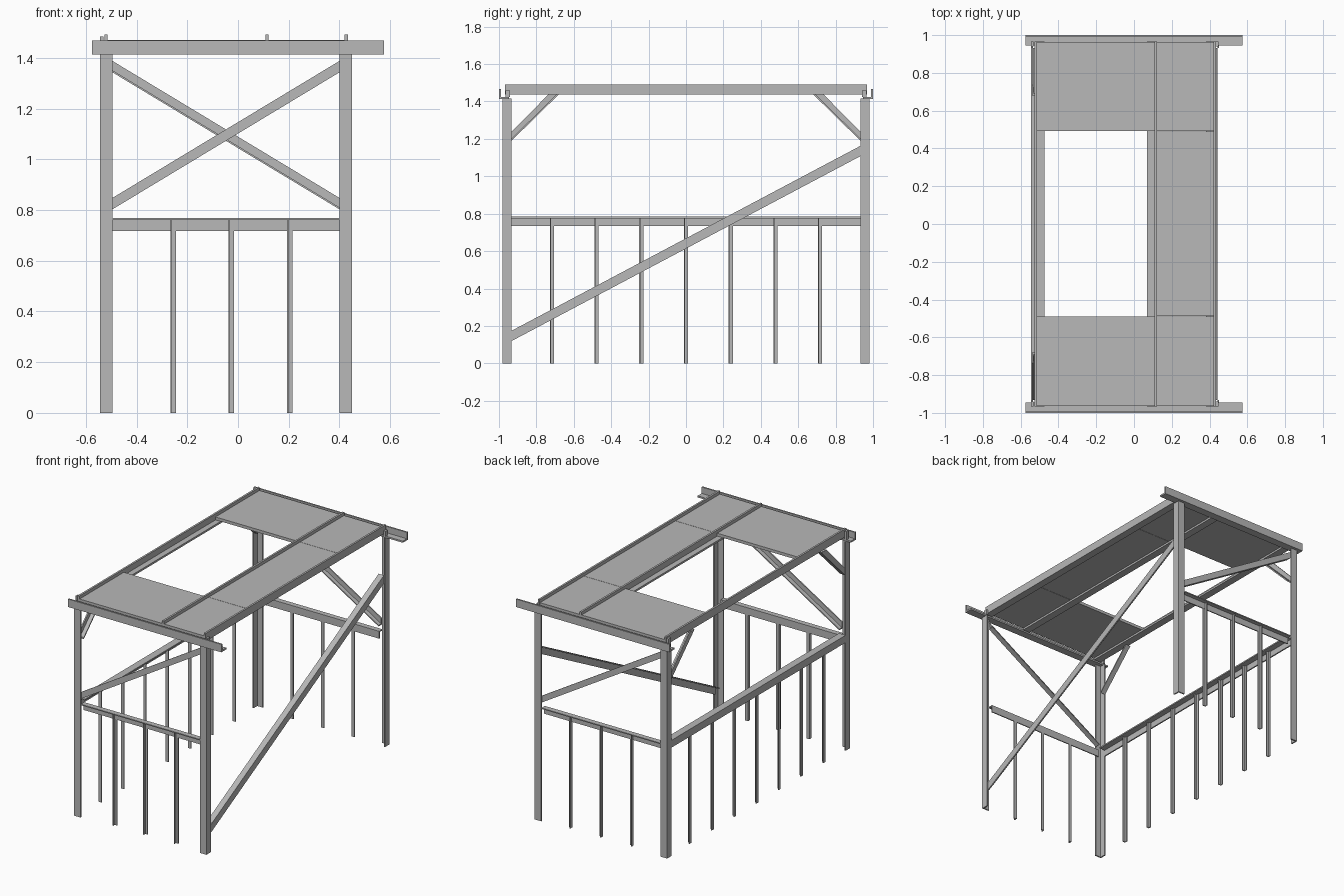
import bpy, bmesh
from mathutils import Vector

cube = bpy.data.objects.get("Cube")
if cube:
    bpy.data.objects.remove(cube, do_unlink=True)


def make_material(name, color):
    m = bpy.data.materials.new(name)
    m.use_nodes = True
    m.diffuse_color = color
    m.node_tree.nodes["Principled BSDF"].inputs["Base Color"].default_value = color
    return m


STEEL = make_material("grey steel", (0.48, 0.48, 0.48, 1))
X, Y, Z = Vector((1, 0, 0)), Vector((0, 1, 0)), Vector((0, 0, 1))


def prism(name, points, sweep):
    """Sweep a flat polygon along a vector."""
    bm = bmesh.new()
    face = bm.faces.new([bm.verts.new(p) for p in points])
    ext = bmesh.ops.extrude_face_region(bm, geom=[face])
    moved = [v for v in ext["geom"] if isinstance(v, bmesh.types.BMVert)]
    bmesh.ops.translate(bm, verts=moved, vec=sweep)
    bmesh.ops.recalc_face_normals(bm, faces=bm.faces)
    mesh = bpy.data.meshes.new(name)
    bm.to_mesh(mesh)
    bm.free()
    mesh.materials.append(STEEL)
    ob = bpy.data.objects.new(name, mesh)
    bpy.context.collection.objects.link(ob)
    return ob


def angle(name, start, end, a, b, la=0.05, lb=0.05, t=0.009):
    """Angle iron: legs run along a and b from the corner line start-end."""
    s, e = Vector(start), Vector(end)
    outline = [(0, 0), (la, 0), (la, t), (t, t), (t, lb), (0, lb)]
    return prism(name, [s + a * u + b * v for u, v in outline], e - s)


def box(name, lo, hi):
    lo, hi = Vector(lo), Vector(hi)
    d = hi - lo
    base = [lo, lo + X * d.x, lo + X * d.x + Y * d.y, lo + Y * d.y]
    return prism(name, base, Z * d.z)


LEFT, RIGHT = -0.545, 0.45      # outer faces of the columns
IN_L, IN_R = -0.495, 0.40       # inner edges of the columns
COL, IN_Y = 0.981, 0.933

for s, end in ((-1, "front"), (1, "back")):
    inward = Y * -s
    # Corner columns
    for x, d, side in ((LEFT, X, "right"), (RIGHT, -X, "left")):
        angle(f"{end}_{side}_column", (x, s * COL, 0), (x, s * COL, 1.416), d, inward, lb=0.048)

    # Cross beam lying on the columns
    angle(f"{end}_cross_beam", (-0.575, s, 1.414), (0.575, s, 1.414), Z, inward, la=0.054, lb=0.054, t=0.011)

    # End rail with its thin posts outside
    y = s * 0.942
    angle(f"{end}_rail", (IN_L, y, 0.768), (IN_R, y, 0.768), -Z, -inward, lb=0.036, t=0.007)
    for i in range(3):
        x = -0.267 + 0.23 * i
        angle(f"{end}_post_{i + 1}", (x, y, 0), (x, y, 0.762), X, -inward, 0.022, 0.022, 0.006)

    # End diagonal, falling the opposite way on each end
    low, high = (IN_L, IN_R) if s < 0 else (IN_R, IN_L)
    y = s * 0.972
    angle(f"{end}_diagonal", (low, y, 0.803), (high, y, 1.343), Z, inward, 0.045, 0.036, 0.008)

    # Knee brace under the roof beam
    knee = [(IN_Y, 1.19), (IN_Y, 1.238), (0.735, 1.438), (0.68, 1.438)]
    lip = [(IN_Y, 1.19), (IN_Y, 1.201), (0.692, 1.438), (0.68, 1.438)]
    for part, pts, w in (("plate", knee, 0.009), ("lip", lip, 0.036)):
        prism(f"{end}_knee_{part}", [(-0.54, s * a, z) for a, z in pts], X * w)

    # Clips between the roof beams and the cross beam
    for x, side in ((-0.545, "right"), (0.434, "left")):
        y0, y1 = sorted((s * 0.965, s * 0.94))
        box(f"{end}_{side}_clip", (x, y0, 1.424), (x + 0.014, y1, 1.484 if x < 0 else 1.46))

# Long rail and posts on one side
angle("side_rail", (LEFT, -IN_Y, 0.784), (LEFT, IN_Y, 0.784), -Z, X, t=0.009)
for i in range(7):
    y = (i - 3) * 0.239 - 0.011
    angle(f"side_post_{i + 1}", (LEFT + 0.009, y, 0), (LEFT + 0.009, y, 0.775), X, Y, 0.022, 0.022, 0.006)

# Long diagonal on the open side
angle("side_diagonal", (0.442, -IN_Y, 0.174), (0.442, IN_Y, 1.163), -Z, -X, 0.055, 0.04, 0.009)

# Roof beams
for name, x, d in (("right", -0.527, X), ("middle", 0.121, -X), ("left", 0.434, -X)):
    angle(f"{name}_roof_beam", (x, -0.967, 1.438), (x, 0.967, 1.438), d, Z, 0.052, 0.054, 0.013)

# Roof panels, leaving one bay open
cuts = [-0.965, -0.488, 0.492, 0.965]
for i in range(3):
    y0, y1 = cuts[i] + 0.001, cuts[i + 1] - 0.001
    box(f"narrow_roof_panel_{i + 1}", (0.121, y0, 1.451), (0.421, y1, 1.471))
    if i != 1:
        box(f"wide_roof_panel_{i + 1}", (-0.514, y0, 1.451), (0.108, y1, 1.471))
